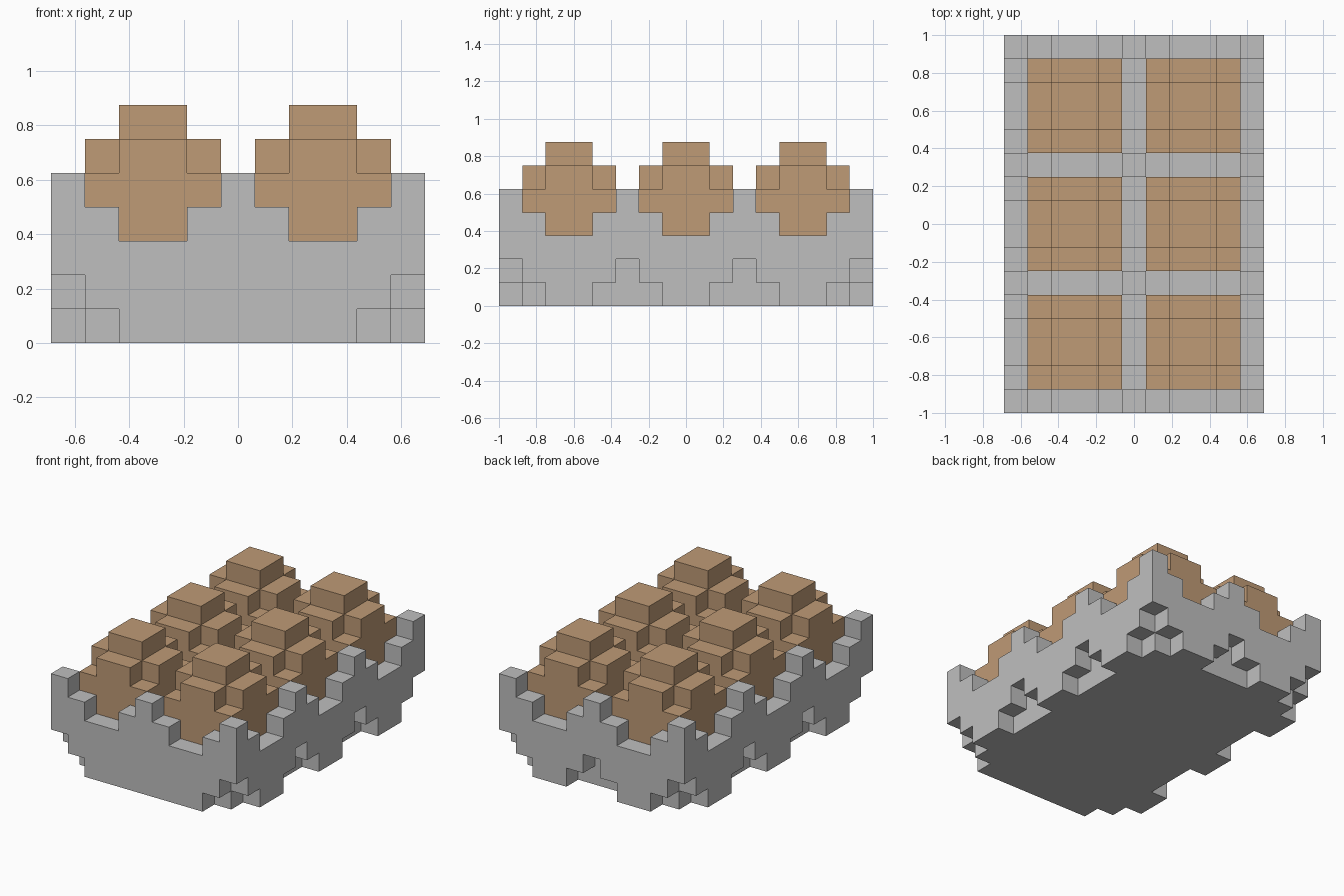
import bpy, bmesh
from mathutils import Vector

U = 0.125                      # one block
NX, NY = 11, 16                # tray size in blocks

cube = bpy.data.objects.get("Cube")
if cube:
    bpy.data.objects.remove(cube, do_unlink=True)


def material(name, rgb):
    m = bpy.data.materials.new(name)
    m.use_nodes = True
    m.diffuse_color = (*rgb, 1)
    m.node_tree.nodes["Principled BSDF"].inputs["Base Color"].default_value = (*rgb, 1)
    return m


def block_mesh(name, cells, mat):
    """Closed outer skin around a set of unit blocks."""
    bm = bmesh.new()
    for c in cells:
        for axis in range(3):
            for side in (0, 1):
                n = list(c)
                n[axis] += 1 if side else -1
                if tuple(n) in cells:
                    continue
                a, b = (axis + 1) % 3, (axis + 2) % 3
                quad = []
                for da, db in ((0, 0), (1, 0), (1, 1), (0, 1)):
                    p = Vector(c)
                    p[axis] += side
                    p[a] += da
                    p[b] += db
                    quad.append(bm.verts.new(p * U))
                bm.faces.new(quad if side else quad[::-1])
    bmesh.ops.remove_doubles(bm, verts=bm.verts[:], dist=0.001)
    bmesh.ops.dissolve_limit(bm, angle_limit=0.01, verts=bm.verts[:], edges=bm.edges[:])
    me = bpy.data.meshes.new(name)
    bm.to_mesh(me)
    bm.free()
    me.materials.append(mat)
    return me


def place(name, mesh, loc):
    ob = bpy.data.objects.new(name, mesh)
    ob.location = loc
    bpy.context.scene.collection.objects.link(ob)


grey = material("carton grey", (0.52, 0.52, 0.52))
brown = material("egg brown", (0.52, 0.325, 0.18))

# Tray: stepped walls and dividers repeat every five blocks
TOP = (5, 4, 3, 3, 4)
LOW = (2, 1, 0, 0, 1)
tray = set()
for i in range(NX):
    for j in range(NY):
        top, low = 3, 0
        if i % 5 == 0:
            top = TOP[j % 5]
        elif j % 5 == 0:
            top = TOP[i % 5]
        # notches under the outer walls; the front wall is notched only at its ends
        if i in (0, NX - 1):
            low = LOW[j % 5]
        elif j == NY - 1 or (j == 0 and (i < 3 or i > 7)):
            low = LOW[i % 5]
        tray |= {(i, j, k) for k in range(low, top)}
place("egg_tray", block_mesh("egg_tray", tray, grey), (-NX * U / 2, -NY * U / 2, 0))

# Egg: square base, cross-shaped shoulder, small cap
egg = set()
for i in range(4):
    for j in range(4):
        inner = (i in (1, 2)) + (j in (1, 2))
        egg |= {(i, j, k) for k in range(2 + inner)}
egg_mesh = block_mesh("egg", egg, brown)

for col in range(2):
    for row in range(3):
        place(f"egg_{row + 1}_{col + 1}", egg_mesh,
              ((1 + 5 * col - NX / 2) * U, (1 + 5 * row - NY / 2) * U, 3 * U))
